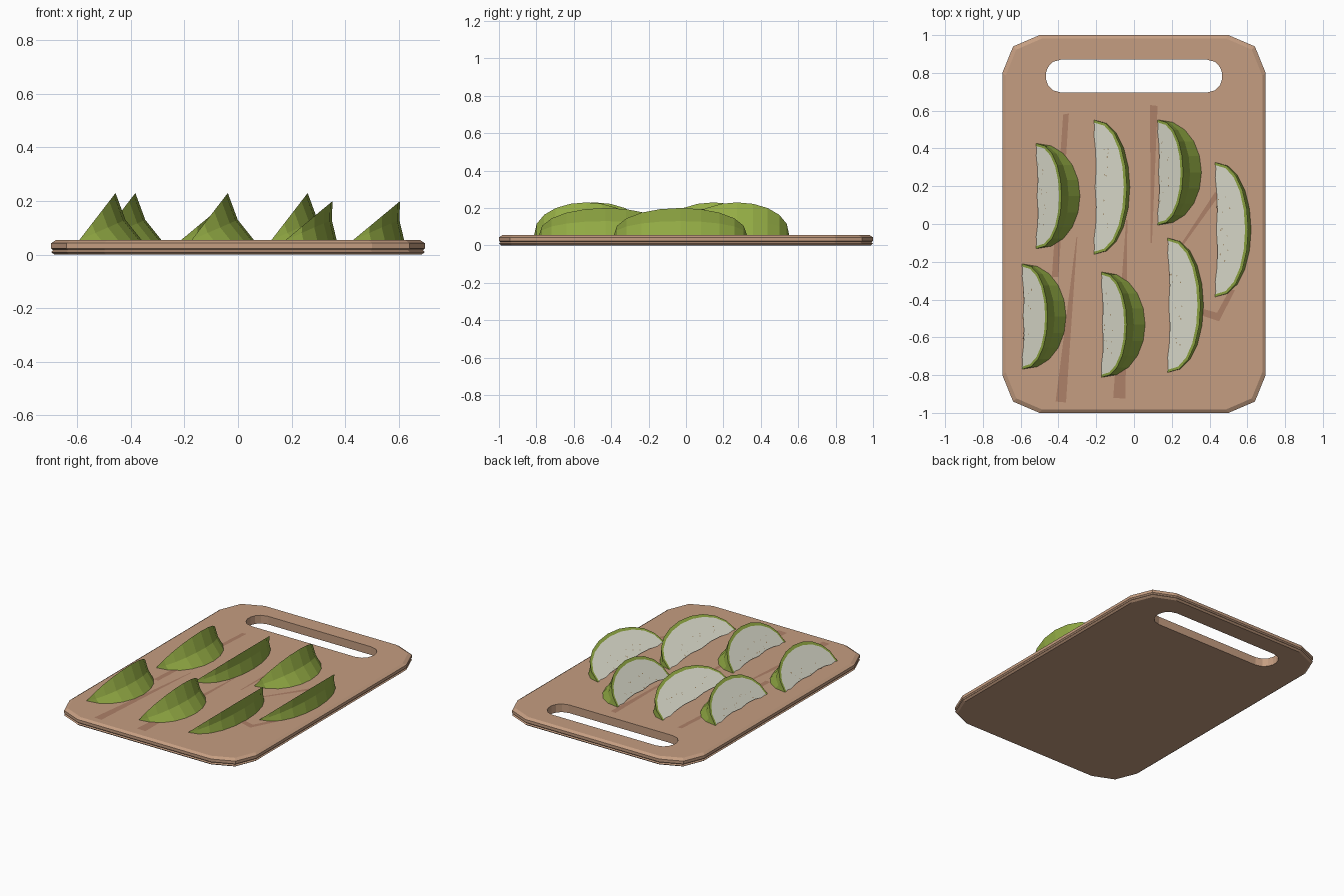
import bpy, bmesh, math, random
from mathutils import Vector

if "Cube" in bpy.data.objects:
    bpy.data.objects.remove(bpy.data.objects["Cube"])

random.seed(4)
TOP = 0.055


def material(name, r, g, b):
    m = bpy.data.materials.new(name)
    m.diffuse_color = (r, g, b, 1)
    m.use_nodes = True
    m.node_tree.nodes["Principled BSDF"].inputs["Base Color"].default_value = m.diffuse_color
    return m


WOOD = material("wood", 0.56, 0.34, 0.22)
STAIN = material("stain", 0.42, 0.22, 0.14)
SKIN = material("skin", 0.30, 0.42, 0.06)
FLESH = material("flesh", 0.80, 0.80, 0.68)
SPOT = material("spot", 0.42, 0.30, 0.17)


def finish(bm, name, mats, recalc=True):
    if recalc:
        bmesh.ops.recalc_face_normals(bm, faces=bm.faces)
    me = bpy.data.meshes.new(name)
    bm.to_mesh(me)
    bm.free()
    for m in mats:
        me.materials.append(m)
    ob = bpy.data.objects.new(name, me)
    bpy.context.collection.objects.link(ob)
    return ob


def mirror4(quarter):
    """Closed loop from the points of the +x +y quarter, listed clockwise."""
    q = list(quarter)
    return (q + [(x, -y) for x, y in reversed(q)] + [(-x, -y) for x, y in q]
            + [(-x, y) for x, y in reversed(q)])


def loft(bm, rings):
    for a, b in zip(rings, rings[1:]):
        for i in range(len(a)):
            j = (i + 1) % len(a)
            bm.faces.new((a[i], a[j], b[j], b[i]))


def loop_edges(bm, ring):
    return [bm.edges.get((ring[i], ring[(i + 1) % len(ring)])) for i in range(len(ring))]


# Board: clipped-corner outline, grooved edge, handle slot
def build_board():
    bm = bmesh.new()
    outline = mirror4([(0.50, 1.0), (0.64, 0.94), (0.697, 0.80)])
    profile = [(0.0, 0.012), (0.010, 0.0), (0.017, 0.007), (0.024, 0.0), (0.043, 0.0), (TOP, 0.018)]
    outer = [[bm.verts.new((x * (1 - d / 0.697), y * (1 - d), z)) for x, y in outline]
             for z, d in profile]
    slot = mirror4([(0.385, 0.0875), (0.43, 0.075), (0.455, 0.048), (0.467, 0.015)])
    inner = [[bm.verts.new((x, y + 0.783, z)) for x, y in slot] for z in (0, TOP)]
    loft(bm, outer)
    loft(bm, inner)
    for k in (0, -1):
        edges = loop_edges(bm, outer[k]) + loop_edges(bm, inner[k])
        bmesh.ops.triangle_fill(bm, edges=edges, use_beauty=True,
                                normal=(0, 0, 1 if k else -1))
    finish(bm, "board", [WOOD])


# Juice streaks lying on the board
def build_streaks():
    bm = bmesh.new()
    streaks = [
        [(-0.375, 0.58), (-0.435, -0.28), (-0.40, -0.28), (-0.345, 0.585)],
        [(-0.305, -0.07), (-0.415, -0.94), (-0.36, -0.945), (-0.30, -0.07)],
        [(0.085, 0.63), (0.088, -0.10), (0.095, -0.10), (0.125, 0.625)],
        [(-0.042, 0.02), (-0.11, -0.92), (-0.045, -0.925), (-0.035, 0.02)],
        [(0.24, -0.12), (0.255, -0.12), (0.45, 0.15), (0.43, 0.17)],
        [(0.35, -0.445), (0.36, -0.485), (0.45, -0.515), (0.44, -0.47)],
        [(0.44, -0.47), (0.45, -0.515), (0.535, -0.35), (0.505, -0.35)],
    ]
    for s in streaks:
        bm.faces.new([bm.verts.new((x, y, TOP + 0.001)) for x, y in s])
    finish(bm, "juice_streaks", [STAIN])


# Wedge: a lower cut lying flat, a sloping cut facing left, curved skin behind
def build_slice(name, x0, y0, half, section, steps=10, rim=0.022):
    bm = bmesh.new()
    o = Vector((x0, y0, TOP))
    top = Vector((section[0][0], 0, section[0][1]))
    radius, slope = top.length, top.normalized()
    skin, inner, core = [[] for _ in section], [], []
    wave = [0, 0.004, 0.0, 0.012, 0.016, 0.008, 0.015, 0.010, 0.0, 0.005, 0]
    for k in range(steps + 1):
        a = math.pi * k / steps
        y, f = -half * math.cos(a), max(0.0, math.sin(a)) ** 0.9
        for row, (sx, sz) in zip(skin, section):
            row.append(bm.verts.new(o + Vector((sx * f, y, sz * f))))
        yi = y * (1 - 0.014 / half)
        inner.append(bm.verts.new(o + slope * (radius - rim) * f + Vector((0, yi, 0))))
        core.append(bm.verts.new(o + slope * wave[k] + Vector((0, yi, 0))))

    def strip(a, b, mat):
        for k in range(steps):
            bm.faces.new((a[k], a[k + 1], b[k + 1], b[k])).material_index = mat

    for a, b in zip(skin, skin[1:]):
        strip(a, b, 0)
    strip(inner, skin[0], 0)
    strip(core, inner, 1)
    strip(skin[-1], core, 1)
    for e in (0, -1):
        bm.faces.new((skin[0][e], inner[e], core[e], skin[-1][e]))
    bmesh.ops.remove_doubles(bm, verts=bm.verts, dist=0.0005)
    bmesh.ops.recalc_face_normals(bm, faces=bm.faces)

    # Small core specks on the sloping cut
    out = Vector((-slope.z, 0, slope.x)) * 0.0015
    for _ in range(12):
        y, u = random.uniform(-0.6, 0.6) * half, random.uniform(0.03, 0.45) * radius
        r = random.uniform(0.003, 0.005)
        c = o + out + slope * u + Vector((0, y, 0))
        pts = [c + slope * r * p + Vector((0, 1.3 * r * q, 0))
               for p, q in ((1, 0), (0, 1), (-1, 0), (0, -1))]
        bm.faces.new([bm.verts.new(p) for p in pts]).material_index = 2
    finish(bm, name, [SKIN, FLESH, SPOT], recalc=False)


build_board()
build_streaks()

THICK = [(0.135, 0.175), (0.172, 0.075), (0.232, 0.0)]
THIN = [(0.175, 0.145), (0.172, 0.075), (0.190, 0.0)]
for i, (x, y) in enumerate([(-0.592, -0.49), (-0.518, 0.148), (0.125, 0.273), (-0.173, -0.533)]):
    build_slice(f"thick_slice_{i + 1}", x, y, 0.279, THICK)
for i, (x, y) in enumerate([(-0.212, 0.195), (0.178, -0.43), (0.43, -0.03)]):
    build_slice(f"thin_slice_{i + 1}", x, y, 0.356, THIN)
